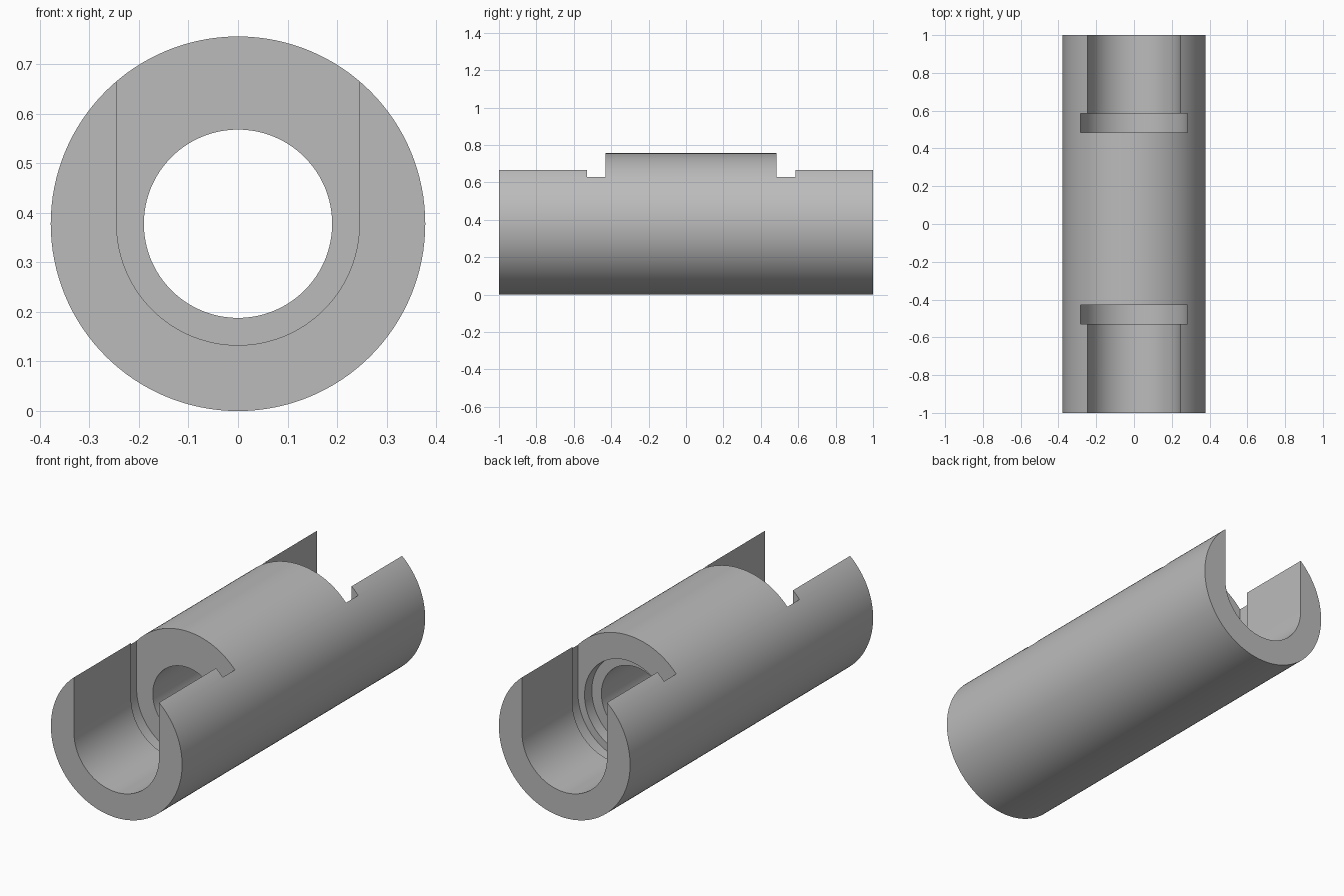
import bpy, bmesh, math

R = 0.378          # outer radius, also the height of the axis
BORE = 0.19
SLOT = 0.245       # half width of the end channels
GROOVE = 0.283     # half width of the retaining grooves
SEGS = 128

old = bpy.data.objects.get("Cube")
if old:
    bpy.data.objects.remove(old, do_unlink=True)

grey = bpy.data.materials.new("plain grey")
grey.use_nodes = True
colour = (0.5, 0.5, 0.5, 1)
grey.diffuse_color = colour
grey.node_tree.nodes["Principled BSDF"].inputs["Base Color"].default_value = colour


def prism(name, outline, y0, y1):
    """Extrude an outline of (x, z) points, measured from the axis, along y."""
    bm = bmesh.new()
    face = bm.faces.new([bm.verts.new((x, y0, z + R)) for x, z in outline])
    out = bmesh.ops.extrude_face_region(bm, geom=[face])
    moved = [v for v in out["geom"] if isinstance(v, bmesh.types.BMVert)]
    bmesh.ops.translate(bm, verts=moved, vec=(0, y1 - y0, 0))
    bmesh.ops.recalc_face_normals(bm, faces=bm.faces)
    mesh = bpy.data.meshes.new(name)
    bm.to_mesh(mesh)
    bm.free()
    mesh.materials.append(grey)
    obj = bpy.data.objects.new(name, mesh)
    bpy.context.collection.objects.link(obj)
    return obj


def arc(r, start, end, n):
    return [(r * math.cos(start + (end - start) * i / n),
             r * math.sin(start + (end - start) * i / n)) for i in range(n + 1)]


def circle(r):
    return arc(r, 0, math.tau, SEGS)[:-1]


def u_shape(r):
    return arc(r, math.pi, math.tau, SEGS // 2) + [(r, 1), (-r, 1)]


# Round body
body = prism("slotted_sleeve", circle(R), -1, 1)

# Through bore, rear counterbore, then groove and open channel at each end
cutters = [
    prism("bore_cutter", circle(BORE), -1.2, 1.2),
    prism("counterbore_cutter", circle(SLOT), 0.425, 0.53),
    prism("front_groove_cutter", u_shape(GROOVE), -0.53, -0.43),
    prism("back_groove_cutter", u_shape(GROOVE), 0.485, 0.585),
    prism("front_channel_cutter", u_shape(SLOT), -1.2, -0.48),
    prism("back_channel_cutter", u_shape(SLOT), 0.535, 1.2),
]

bpy.ops.object.select_all(action='DESELECT')
body.select_set(True)
bpy.context.view_layer.objects.active = body
for cutter in cutters:
    cutter.hide_render = True
    mod = body.modifiers.new(cutter.name, 'BOOLEAN')
    mod.operation = 'DIFFERENCE'
    mod.solver = 'EXACT'
    mod.object = cutter
    bpy.ops.object.modifier_apply(modifier=mod.name)
for cutter in cutters:
    bpy.data.objects.remove(cutter, do_unlink=True)

# Smooth curved walls with crisp edges
bpy.ops.object.shade_smooth_by_angle(angle=math.radians(30))
